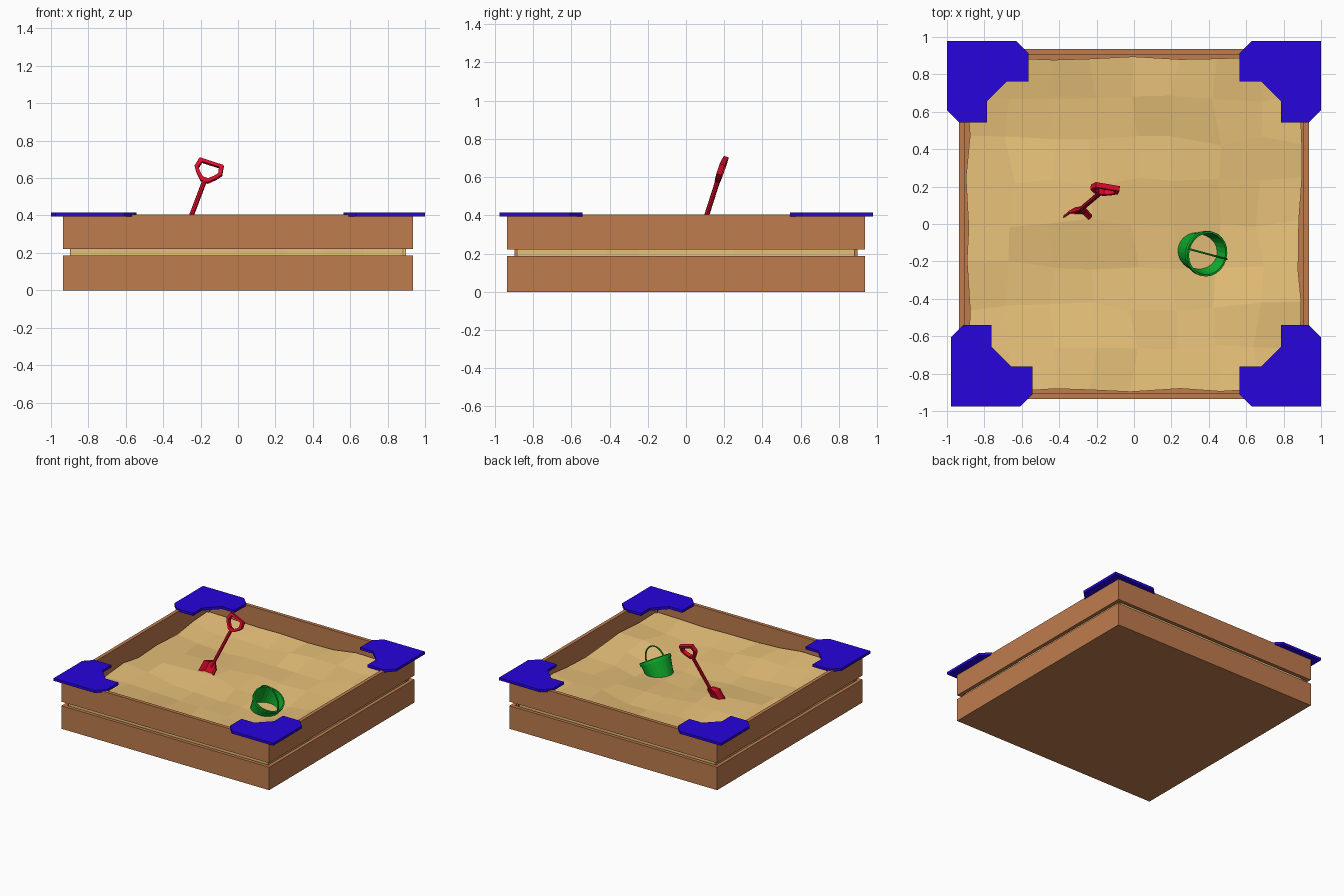
import bpy, bmesh, math, random
from mathutils import Vector, Matrix

if "Cube" in bpy.data.objects:
    bpy.data.objects.remove(bpy.data.objects["Cube"])

random.seed(4)


def material(name, rgb):
    m = bpy.data.materials.new(name)
    m.diffuse_color = (*rgb, 1)
    m.use_nodes = True
    m.node_tree.nodes["Principled BSDF"].inputs["Base Color"].default_value = m.diffuse_color
    return m


WOOD = material("wood", (0.52, 0.2, 0.075))
SAND = material("sand", (0.8, 0.53, 0.19))
BLUE = material("blue_paint", (0.02, 0.001, 0.72))
RED = material("red_plastic", (0.75, 0.003, 0.025))
GREEN = material("green_plastic", (0.005, 0.42, 0.025))


def finish(name, bm, mat):
    bmesh.ops.recalc_face_normals(bm, faces=bm.faces)
    me = bpy.data.meshes.new(name)
    bm.to_mesh(me)
    bm.free()
    me.materials.append(mat)
    ob = bpy.data.objects.new(name, me)
    bpy.context.collection.objects.link(ob)
    return ob


def loft(name, rings, mat, caps=True, closed=False):
    """Skin a list of equal-length point loops."""
    bm = bmesh.new()
    loops = [[bm.verts.new(p) for p in r] for r in rings]
    n = len(loops[0])
    pairs = list(zip(loops, loops[1:])) + ([(loops[-1], loops[0])] if closed else [])
    for a, b in pairs:
        for i in range(n):
            j = (i + 1) % n
            bm.faces.new((a[i], a[j], b[j], b[i]))
    if caps and not closed:
        bm.faces.new(loops[0])
        bm.faces.new(loops[-1])
    return finish(name, bm, mat)


def prism(name, outline, z0, z1, mat):
    return loft(name, [[(x, y, z) for x, y in outline] for z in (z0, z1)], mat)


def square(r, cx=0, cy=0):
    return [(cx + a * r, cy + b * r) for a, b in ((-1, -1), (1, -1), (1, 1), (-1, 1))]


# Timber frame: two courses of mitred planks with a gap between them
OUT, INN = 0.936, 0.907
sides = ("front", "right", "back", "left")
for course, z0, z1 in (("lower", 0, 0.187), ("upper", 0.22, 0.405)):
    o, i = square(OUT), square(INN)
    for k, side in enumerate(sides):
        j = (k + 1) % 4
        prism(f"{side}_{course}_plank", [o[k], o[j], i[j], i[k]], z0, z1, WOOD)
prism("floor_board", square(INN), 0, 0.02, WOOD)
for k, (x, y) in enumerate(square(0.888)):
    prism(f"corner_post_{k}", square(0.009, x, y), 0.02, 0.4, WOOD)

# Sand: coarse uneven grid with straight sides
N, EDGE = 8, 0.888


def bump(x, y, cx, cy, size):
    return math.exp(-((x - cx) ** 2 + (y - cy) ** 2) / size)


def height(x, y):
    edge = max(0, max(abs(x), abs(y)) - 0.35) / 0.53
    z = 0.222 + 0.035 * edge + random.uniform(-0.014, 0.014)
    z += 0.04 * bump(x, y, 0.6, 0.88, 0.15) + 0.035 * bump(x, y, -0.5, -0.88, 0.15)
    z += 0.035 * bump(x, y, 0.88, -0.36, 0.08) - 0.02 * bump(x, y, -0.85, 0.35, 0.06)
    return z + 0.035 * bump(x, y, -0.3, 0.07, 0.05) - 0.035 * bump(x, y, 0.42, -0.16, 0.07)


bm = bmesh.new()
grid = []
for r in range(N + 1):
    row = []
    for c in range(N + 1):
        x, y = EDGE * (2 * c / N - 1), EDGE * (2 * r / N - 1)
        x += random.uniform(-0.03, 0.03) if 0 < c < N else random.uniform(-0.012, 0.012)
        y += random.uniform(-0.03, 0.03) if 0 < r < N else random.uniform(-0.012, 0.012)
        row.append(bm.verts.new((x, y, height(x, y))))
    grid.append(row)
for r in range(N):
    for c in range(N):
        bm.faces.new((grid[r][c], grid[r][c + 1], grid[r + 1][c + 1], grid[r + 1][c]))
rim = [e for e in bm.edges if e.is_boundary]
skirt = bmesh.ops.extrude_edge_only(bm, edges=rim)["geom"]
for v in skirt:
    if isinstance(v, bmesh.types.BMVert):
        v.co.z = 0.021
finish("sand", bm, SAND)

# Blue corner seats: one chamfered L outline, mirrored into each corner
SEAT = [(0, 0), (0.37, 0), (0.435, 0.065), (0.435, 0.215), (0.32, 0.215),
        (0.215, 0.32), (0.215, 0.435), (0.065, 0.435), (0, 0.37)]
for name, cx, cy in (("back_left", -1, 0.978), ("back_right", 1, 0.978),
                     ("front_left", -0.978, -0.976), ("front_right", 1, -0.976)):
    sx, sy = math.copysign(1, cx), math.copysign(1, cy)
    prism(f"{name}_seat", [(cx - sx * a, cy - sy * b) for a, b in SEAT], 0.394, 0.415, BLUE)

# Bucket: tapered open shell, tilted and half buried
tilt = Matrix.Translation((0.392, -0.16, 0.30)) @ Matrix.Rotation(math.radians(-15), 4, 'Z') \
    @ Matrix.Rotation(math.radians(30), 4, 'Y')


def circle(r, z, n=24):
    return [(r * math.cos(t), r * math.sin(t), z) for t in (2 * math.pi * k / n for k in range(n))]


profile = [(0.088, -0.2), (0.116, -0.025), (0.122, -0.025), (0.122, 0),
           (0.112, 0), (0.08, -0.19)]
bucket = loft("bucket", [circle(r, z) for r, z in profile], GREEN)
bucket.matrix_world = tilt


def arc_tube(name, radius, thick, mat, steps=12, n=6):
    """Half hoop in the local xz plane, slightly flattened."""
    rings = []
    for s in range(steps + 1):
        a = math.pi * s / steps
        rings.append([((radius + thick * math.cos(b)) * math.cos(a), thick * math.sin(b),
                       (radius + thick * math.cos(b)) * math.sin(a) * 0.93 - 0.012)
                      for b in (2 * math.pi * k / n for k in range(n))])
    return loft(name, rings, mat)


arc_tube("bucket_handle", 0.115, 0.006, GREEN).matrix_world = tilt

# Shovel: local axes are width (x), thickness (y), length (z)
u = Vector((0.34, 0.287, 0.896)).normalized()
w = Vector((0.93, -0.16, -0.30))
w = (w - u * w.dot(u)).normalized()
n = u.cross(w)
pose = Matrix((w, n, u)).transposed().to_4x4()
pose.translation = (-0.247, 0.11, 0.405)

loft("shovel_shaft", [circle(0.013, z, 8) for z in (-0.13, 0.205)], RED).matrix_world = pose

# D-shaped grip: a ring of rectangular section
half = [(0.02, 0.195), (0.056, 0.23), (0.078, 0.261), (0.068, 0.314)]
outer = half + [(-x, z) for x, z in reversed(half)]
inner = [(x * 0.72, 0.262 + (z - 0.262) * 0.66) for x, z in outer]
T = 0.014
grip = [[(x, y, z) for x, z in loop] for loop, y in
        ((outer, -T), (outer, T), (inner, T), (inner, -T))]
loft("shovel_grip", grip, RED, closed=True).matrix_world = pose

# Blade: folded scoop, widening from the shaft, its tip under the sand
rings = []
for z, hw, dish in ((-0.08, 0.022, 0.012), (-0.11, 0.066, 0.026), (-0.2, 0.064, 0.026), (-0.26, 0.03, 0.012)):
    line = [(-hw, -dish), (-hw * 0.5, 0.0), (hw * 0.5, 0.0), (hw, -dish)]
    rings.append([(x, y + 0.006, z) for x, y in line] + [(x, y - 0.006, z) for x, y in reversed(line)])
loft("shovel_blade", rings, RED).matrix_world = pose
